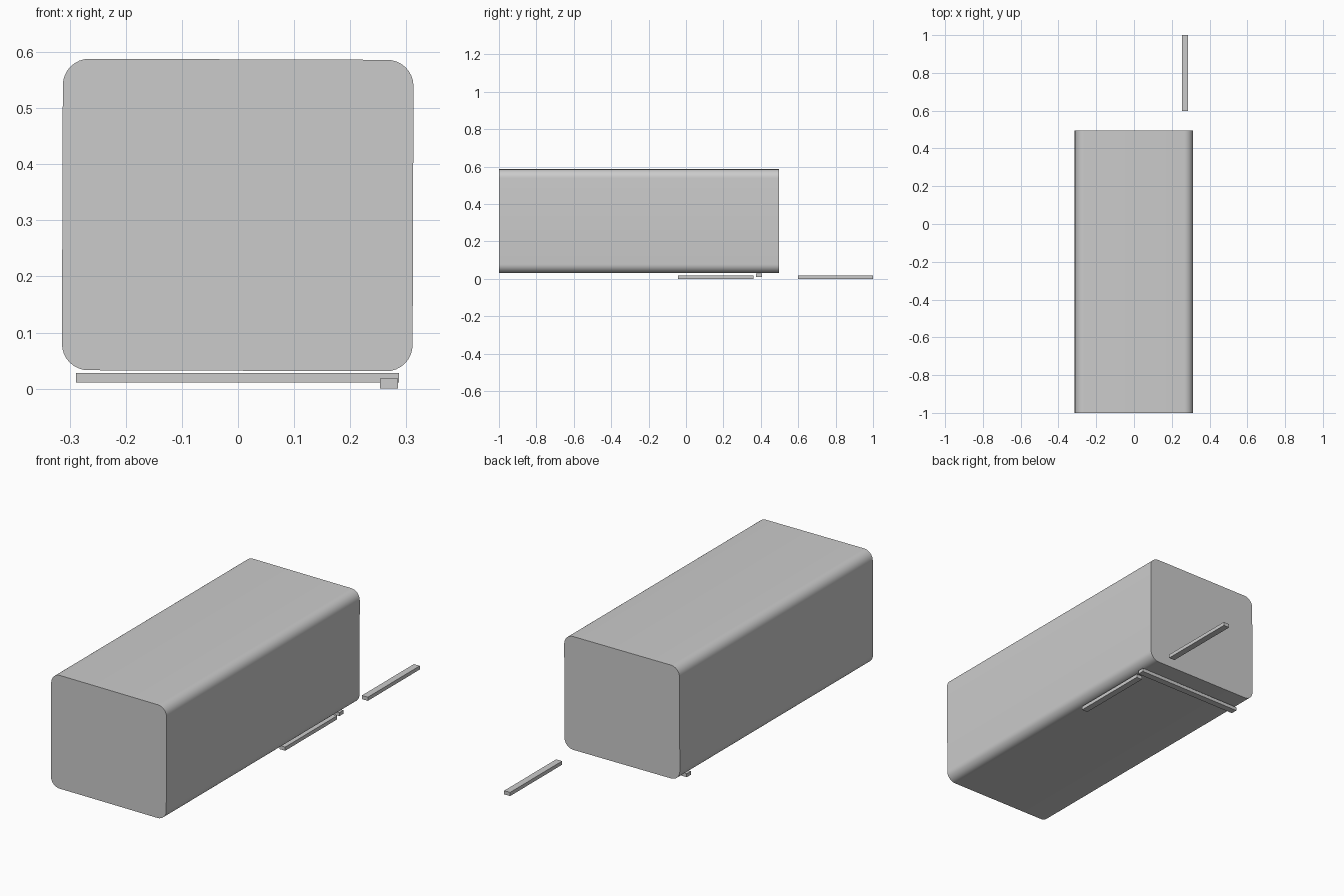
import bpy, bmesh, math
from mathutils import Vector

if "Cube" in bpy.data.objects:
    bpy.data.objects.remove(bpy.data.objects["Cube"])


def box(name, x, y, z):
    """Box spanning the given (min, max) ranges, with its origin at the centre."""
    bm = bmesh.new()
    bmesh.ops.create_cube(bm, size=1)
    bmesh.ops.scale(bm, vec=(x[1] - x[0], y[1] - y[0], z[1] - z[0]), verts=bm.verts)
    mesh = bpy.data.meshes.new(name)
    bm.to_mesh(mesh)
    bm.free()
    ob = bpy.data.objects.new(name, mesh)
    ob.location = [(a + b) / 2 for a, b in (x, y, z)]
    bpy.context.collection.objects.link(ob)
    return ob


# Main body: long block with only its four lengthwise edges rounded
body = box("main_body", (-0.313, 0.312), (-1.0, 0.496), (0.032, 0.587))
bm = bmesh.new()
bm.from_mesh(body.data)
long_edges = [e for e in bm.edges
              if abs((e.verts[0].co - e.verts[1].co).normalized().dot(Vector((0, 1, 0)))) > 0.9]
bmesh.ops.bevel(bm, geom=long_edges, offset=0.047, segments=8, profile=0.5, affect='EDGES')
bm.to_mesh(body.data)
bm.free()
body.rotation_euler.y = math.radians(0.2)
bpy.context.view_layer.objects.active = body
body.select_set(True)
bpy.ops.object.shade_smooth_by_angle(angle=math.radians(30))

# Cross bar under the back end of the body
box("cross_bar", (-0.289, 0.287), (0.374, 0.407), (0.011, 0.028))

# Two rails in line on the right side: one under the body, one behind it
for name, start in (("under_rail", -0.042), ("rear_rail", 0.598)):
    box(name, (0.253, 0.285), (start, start + 0.402), (0.0, 0.018))
